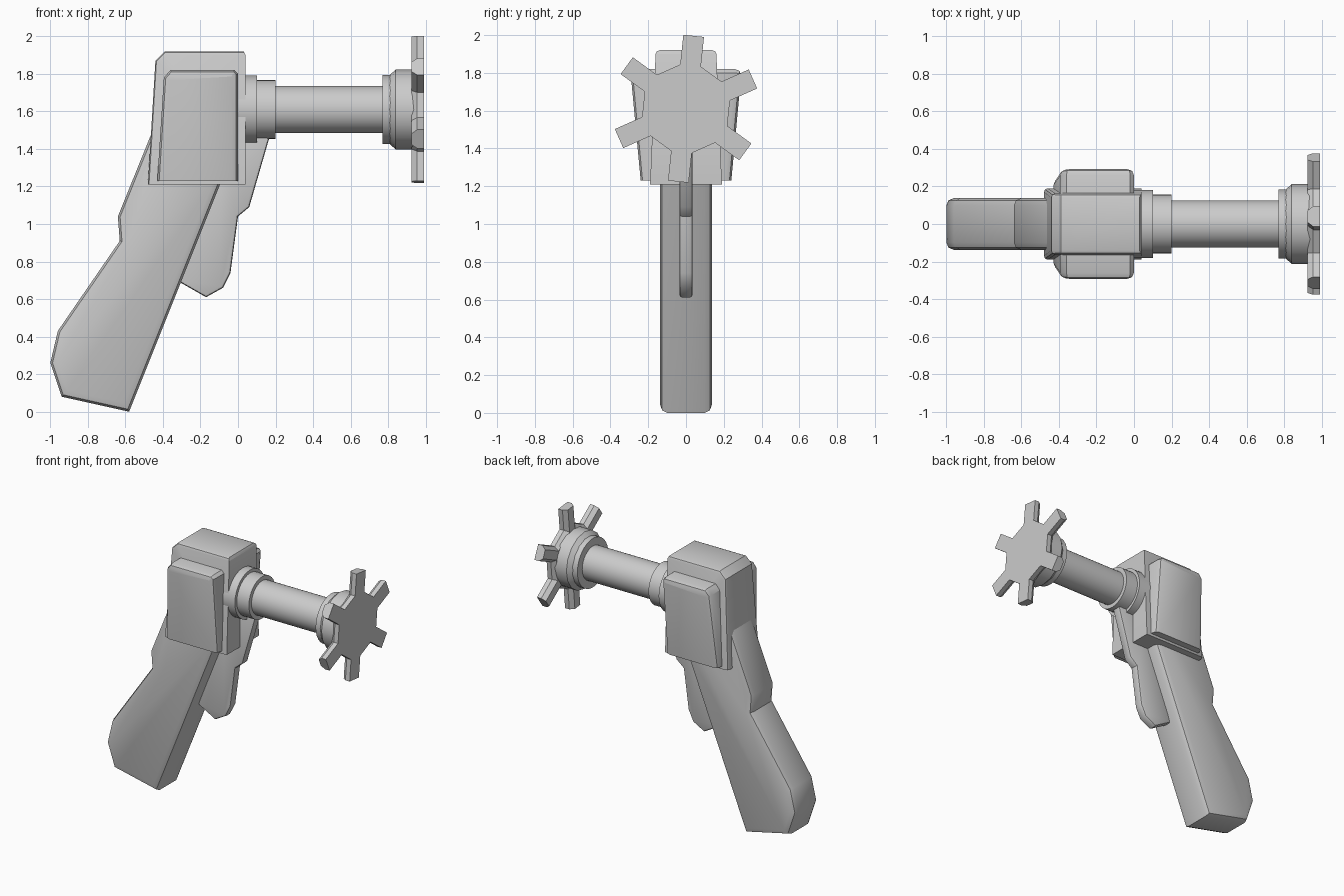
import bpy, bmesh
from math import sin, cos, pi, radians

if "Cube" in bpy.data.objects:
    bpy.data.objects.remove(bpy.data.objects["Cube"])

AXIS_Z = 1.61


def finish(name, bm, angle=35):
    bmesh.ops.recalc_face_normals(bm, faces=bm.faces)
    me = bpy.data.meshes.new(name)
    bm.to_mesh(me)
    bm.free()
    ob = bpy.data.objects.new(name, me)
    bpy.context.collection.objects.link(ob)
    bpy.ops.object.select_all(action='DESELECT')
    ob.select_set(True)
    bpy.context.view_layer.objects.active = ob
    bpy.ops.object.shade_smooth_by_angle(angle=radians(angle))
    return ob


def slab(name, profile, y_a, y_b, bevel, keep=lambda p: True, caps=(0, 1), segments=2):
    """Extrude an x-z profile between two y functions and round the rim edges."""
    bm = bmesh.new()
    rims = [[bm.verts.new((x, f(x, z), z)) for x, z in profile] for f in (y_a, y_b)]
    n = len(profile)
    for r in rims:
        bm.faces.new(r)
    for i in range(n):
        j = (i + 1) % n
        bm.faces.new((rims[0][i], rims[0][j], rims[1][j], rims[1][i]))
    edges = []
    for c in caps:
        for i in range(n):
            e = bm.edges.get((rims[c][i], rims[c][(i + 1) % n]))
            if keep((e.verts[0].co + e.verts[1].co) / 2):
                edges.append(e)
    bmesh.ops.recalc_face_normals(bm, faces=bm.faces)
    bmesh.ops.bevel(bm, geom=edges, offset=bevel, segments=segments,
                    profile=0.5, affect='EDGES', clamp_overlap=True)
    return finish(name, bm)


def loft(name, rings, angle=35):
    """Skin a list of equal-length rings and cap both ends."""
    bm = bmesh.new()
    vs = [[bm.verts.new(p) for p in r] for r in rings]
    n = len(vs[0])
    for a, b in zip(vs, vs[1:]):
        for i in range(n):
            bm.faces.new((a[i], a[(i + 1) % n], b[(i + 1) % n], b[i]))
    bm.faces.new(vs[0])
    bm.faces.new(vs[-1])
    return finish(name, bm, angle)


def lathe(name, stations, sides=32):
    return loft(name, [[(x, r * cos(2 * pi * i / sides), AXIS_Z + r * sin(2 * pi * i / sides))
                        for i in range(sides)] for x, r in stations])


# grip
slab("grip", [(-0.58, 0.0), (-0.94, 0.08), (-1.0, 0.26), (-0.96, 0.43), (-0.63, 0.91),
              (-0.64, 1.04), (-0.47, 1.46), (-0.40, 1.62), (0.0, 1.5), (-0.1, 1.2)],
     lambda x, z: -0.138, lambda x, z: 0.138, 0.04)

# trigger
slab("trigger", [(0.17, 1.47), (0.06, 1.09), (0.0, 1.04), (-0.04, 0.74), (-0.08, 0.66),
                 (-0.17, 0.61), (-0.31, 0.69), (-0.2, 1.2), (-0.1, 1.5)],
     lambda x, z: -0.035, lambda x, z: 0.035, 0.015)

# central body, slightly narrower at the top
half = lambda x, z: 0.19 - 0.03 * (z - 1.21) / 0.71
slab("body", [(-0.48, 1.21), (-0.44, 1.87), (-0.39, 1.92), (0.03, 1.92), (0.04, 1.90), (0.04, 1.21)],
     lambda x, z: -half(x, z), half, 0.05,
     keep=lambda p: p.x < 0.03 and p.z > 1.25)

# side panels, flaring outwards towards the top
outer = lambda x, z: 0.24 + 0.055 * (z - 1.23) / 0.59
for side, s in (("left", 1), ("right", -1)):
    slab(side + "_panel", [(-0.43, 1.23), (-0.395, 1.78), (-0.36, 1.82), (-0.02, 1.82),
                           (0.0, 1.80), (0.0, 1.23)],
         lambda x, z: s * 0.1, lambda x, z: s * outer(x, z), 0.035,
         keep=lambda p: p.z > 1.25, caps=(1,))

# collars and barrel
lathe("collar_large", [(-0.02, 0.18), (0.10, 0.18)])
lathe("collar_small", [(0.08, 0.157), (0.20, 0.157)])
lathe("barrel", [(0.0, 0.126), (0.80, 0.126)])

# nozzle head
lathe("nozzle_flange", [(0.77, 0.183), (0.82, 0.183)])
lathe("nozzle_head", [(0.808, 0.183), (0.84, 0.213), (0.95, 0.213)], 16)


# star-shaped front plate, prongs chamfered on the rear
def star(x, w, hub):
    pts = []
    for k in range(6):
        a = radians(84 + 60 * k)
        for r, t in ((hub, -w), (0.388, -w), (0.388, w), (hub, w)):
            pts.append((x, r * cos(a) - t * sin(a), AXIS_Z + r * sin(a) + t * cos(a)))
    return pts


loft("star_plate", [star(0.925, 0.032, 0.215), star(0.955, 0.055, 0.23), star(0.99, 0.055, 0.23)], 30)
